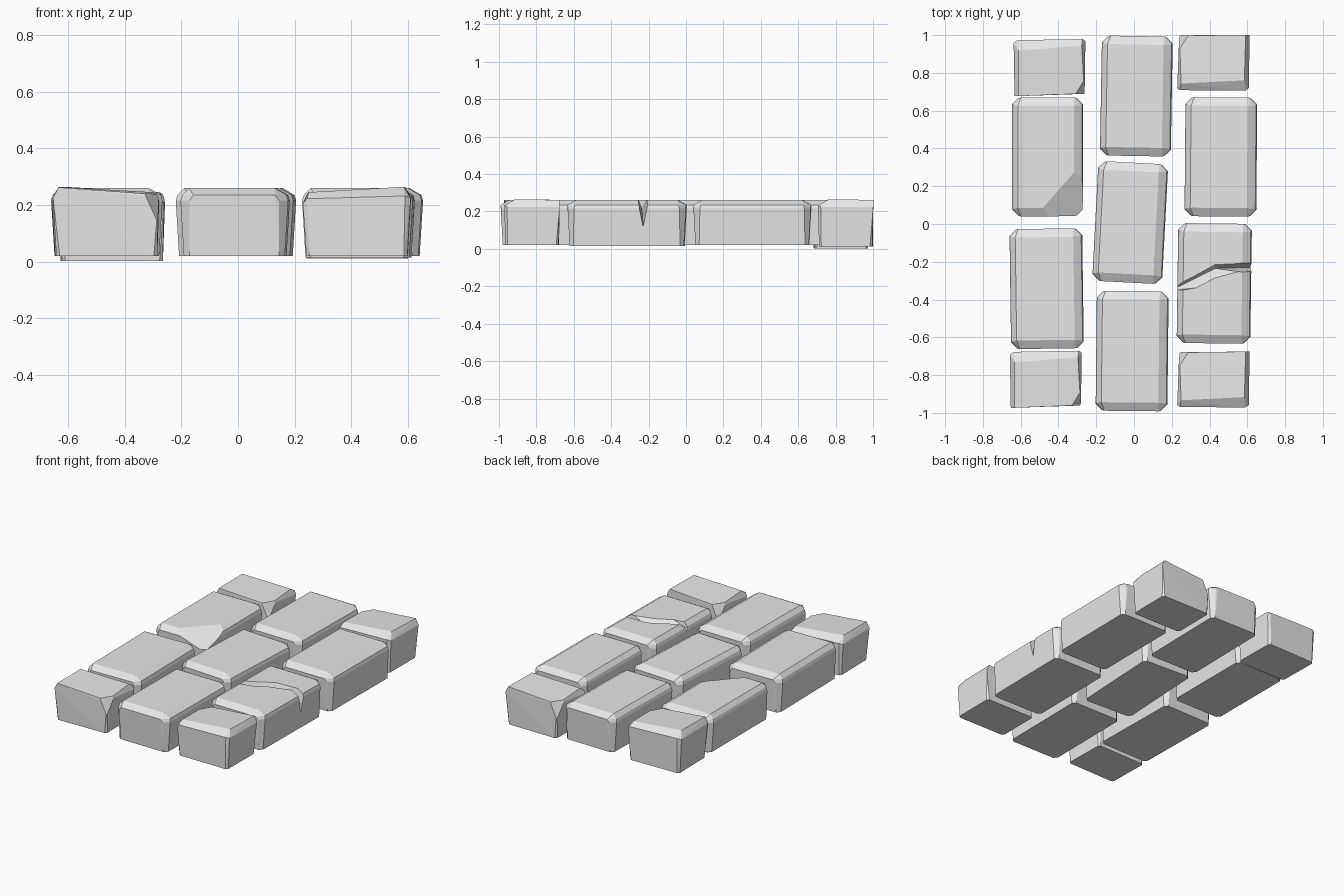
import bpy, bmesh, math
from mathutils import Vector, Matrix

if "Cube" in bpy.data.objects:
    bpy.data.objects.remove(bpy.data.objects["Cube"])

stone = bpy.data.materials.new("light_grey_stone")
stone.diffuse_color = (0.8, 0.8, 0.8, 1)
stone.use_nodes = True
stone.node_tree.nodes["Principled BSDF"].inputs["Base Color"].default_value = stone.diffuse_color


def finish(name, bm, materials=True):
    bmesh.ops.recalc_face_normals(bm, faces=bm.faces[:])
    mesh = bpy.data.meshes.new(name)
    bm.to_mesh(mesh)
    bm.free()
    ob = bpy.data.objects.new(name, mesh)
    bpy.context.collection.objects.link(ob)
    mesh.materials.append(stone)
    return ob


def octagon(hx, hy, cut, z):
    """Rectangle with clipped corners."""
    pts = []
    for sx in (-1, 1):
        for sy in (-1, 1):
            pts.append((sx * (hx - cut), sy * hy, z))
            pts.append((sx * hx, sy * (hy - cut), z))
    return pts


def hull(name, pts, loc, turn=0.0, cuts=()):
    """Convex stone, with chips sliced off by (point, outward normal) planes."""
    bm = bmesh.new()
    for p in pts:
        bm.verts.new(p)
    res = bmesh.ops.convex_hull(bm, input=bm.verts[:])
    loose = [v for v in bm.verts if not v.link_faces]
    bmesh.ops.delete(bm, geom=loose, context='VERTS')
    for co, no in cuts:
        geom = bm.verts[:] + bm.edges[:] + bm.faces[:]
        bmesh.ops.bisect_plane(bm, geom=geom, plane_co=co, plane_no=no, clear_outer=True)
        rim = [e for e in bm.edges if e.is_boundary]
        bmesh.ops.holes_fill(bm, edges=rim, sides=0)
    bmesh.ops.dissolve_limit(bm, angle_limit=math.radians(1.5),
                             verts=bm.verts[:], edges=bm.edges[:])
    bm.transform(Matrix.Translation(loc) @ Matrix.Rotation(math.radians(turn), 4, 'Z'))
    return finish(name, bm)


def full_brick(name, x0, x1, y0, y1, z0=0.02, turn=0.0, flip=1, cuts=()):
    """Long brick: slightly flared sides, clipped corners, worn upper edges."""
    hx, hy = (x1 - x0) / 2, (y1 - y0) / 2
    pts = octagon(hx - 0.012, hy - 0.012, 0.02, z0)
    pts += octagon(hx, hy - 0.004, 0.032, 0.215)
    pts += octagon(hx - 0.006, hy, 0.04, 0.235)
    for sx in (-1, 1):
        for sy in (-1, 1):
            inset = 0.03 if sx * flip < 0 else 0.048
            pts.append((sx * (hx - inset), sy * (hy - 0.045), 0.26))
    return hull(name, pts, ((x0 + x1) / 2, (y0 + y1) / 2, 0), turn, cuts)


def half_brick(name, x, y, z0, turn):
    """Short brick: one sharp long edge, one worn edge, chipped corner."""
    hx, hy = 0.19, 0.148
    pts = octagon(hx - 0.012, hy - 0.006, 0.012, z0)
    pts += [(-hx, -hy, 0.225), (hx - 0.008, -hy + 0.006, 0.225),
            (-hx, hy - 0.015, 0.225), (hx, hy - 0.01, 0.205),
            (-hx + 0.02, -hy, 0.262), (hx - 0.01, -hy + 0.008, 0.237),
            (-hx + 0.025, hy - 0.055, 0.264), (hx - 0.02, hy - 0.035, 0.245),
            (-hx + 0.02, hy, 0.232), (hx - 0.015, hy, 0.222)]
    chip = (Vector((hx - 0.045, -hy + 0.02, 0.235)), Vector((0.8, -0.5, 0.36)))
    return hull(name, pts, (x, y, 0), turn, [chip])


# Left column; the upper long brick has a broken front corner
half_brick("left_back_half_brick", -0.445, 0.828, 0.002, 1)
a, b, c = Vector((0.16, -0.06, 0.26)), Vector((-0.03, -0.275, 0.26)), Vector((0.19, -0.31, 0.17))
normal = (b - a).cross(c - a).normalized()
if normal.z < 0:
    normal.negate()
full_brick("left_chipped_brick", -0.645, -0.27, 0.04, 0.67, cuts=[(a, normal)])
full_brick("left_front_brick", -0.655, -0.27, -0.66, -0.025, turn=0.8)
half_brick("left_front_half_brick", -0.465, -0.822, 0.02, 1)

# Middle column
full_brick("middle_back_brick", -0.175, 0.2, 0.36, 0.995, turn=-1)
full_brick("middle_brick", -0.205, 0.165, -0.31, 0.325, turn=-3)
full_brick("middle_front_brick", -0.2, 0.18, -0.99, -0.355, turn=-0.6)

# Right column
half_brick("right_back_half_brick", 0.42, 0.855, 0.012, 179.5)
full_brick("right_back_brick", 0.27, 0.65, 0.04, 0.67, turn=-0.5)
cracked = full_brick("right_cracked_brick", 0.23, 0.62, -0.632, 0.003, z0=0.015, turn=-0.8)
half_brick("right_front_half_brick", 0.42, -0.822, 0.02, 179.5)

# Wedge that opens the crack: x, back lip y, front lip y, root y, root z
bm = bmesh.new()
rings = []
for x, yb, yf, yr, zr in ((0.2, -0.335, -0.36, -0.35, 0.21),
                          (0.43, -0.215, -0.285, -0.235, 0.215),
                          (0.66, -0.195, -0.26, -0.228, 0.095)):
    up = 0.3 - 0.26
    ring = [(x, yb + (yb - yr) * up / (0.26 - zr), 0.3),
            (x, yf + (yf - yr) * up / (0.26 - zr), 0.3), (x, yr, zr)]
    rings.append([bm.verts.new(p) for p in ring])
for r, s in zip(rings, rings[1:]):
    for i in range(3):
        j = (i + 1) % 3
        bm.faces.new((r[i], r[j], s[j], s[i]))
bm.faces.new(rings[0])
bm.faces.new(rings[-1])
bmesh.ops.triangulate(bm, faces=bm.faces[:])
cutter = finish("crack_cutter", bm)
cutter.hide_render = True
cutter.hide_set(True)
mod = cracked.modifiers.new("crack", 'BOOLEAN')
mod.operation = 'DIFFERENCE'
mod.solver = 'EXACT'
mod.object = cutter
